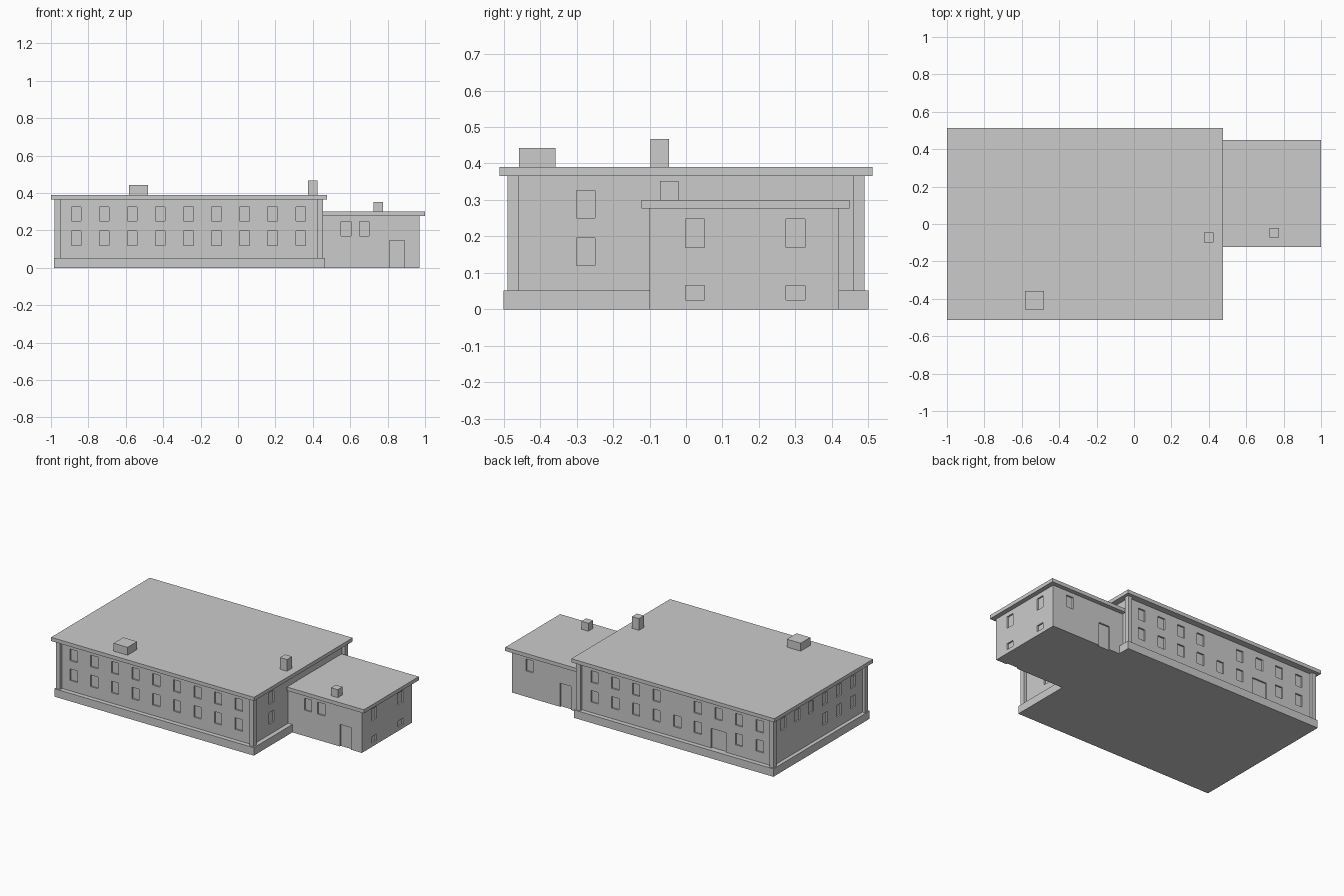
import bpy, bmesh

if "Cube" in bpy.data.objects:
    bpy.data.objects.remove(bpy.data.objects["Cube"])


def fill_box(bm, x, y, z):
    """Add one box to a bmesh from (min, max) ranges."""
    verts = bmesh.ops.create_cube(bm, size=1)["verts"]
    for v in verts:
        v.co = [lo + (c + 0.5) * (hi - lo) for c, (lo, hi) in zip(v.co, (x, y, z))]


def make(name, boxes):
    bm = bmesh.new()
    for b in boxes:
        fill_box(bm, *b)
    mesh = bpy.data.meshes.new(name)
    bm.to_mesh(mesh)
    bm.free()
    ob = bpy.data.objects.new(name, mesh)
    bpy.context.collection.objects.link(ob)
    return ob


def recess(target, boxes):
    """Cut shallow openings into a wall block."""
    cutter = make(target.name + "_cutter", boxes)
    cutter.hide_render = True
    mod = target.modifiers.new("openings", 'BOOLEAN')
    mod.operation = 'DIFFERENCE'
    mod.solver = 'EXACT'
    mod.object = cutter
    bpy.context.view_layer.objects.active = target
    bpy.ops.object.modifier_apply(modifier=mod.name)
    bpy.data.objects.remove(cutter)


D = 0.01                                   # window recess depth


def around(c, half):
    return (c - half, c + half)


# main building: plinth, recessed walls, corner pilasters, roof slab
X0, X1, Y = -0.98, 0.455, 0.49
IN = 0.02
WX0, WX1, WY = X0 + IN, X1 - IN, Y - IN
make("plinth", [((-0.985, 0.465), (-0.5, 0.5), (0, 0.052))])
walls = make("main_walls", [((WX0, WX1), (-WY, WY), (0.03, 0.37))])
pw = 0.03
make("corner_pilasters", [(px, py, (0.045, 0.37))
                          for px in ((X0, X0 + pw), (X1 - pw, X1))
                          for py in ((-Y, -Y + pw), (Y - pw, Y))])
make("main_roof", [((-1.0, 0.475), (-0.512, 0.512), (0.366, 0.39))])

# main openings: two rows on each side
LOW, HIGH = (0.12, 0.196), (0.25, 0.326)
cuts = []
for i in range(9):
    x = around(-0.865 + 0.15 * i, 0.026)
    for z in (LOW, HIGH):
        cuts.append((x, around(-WY, D), z))
        if (i, z) not in ((4, HIGH), (2, LOW)):
            cuts.append((x, around(WY, D), z))
cuts.append((around(-0.565, 0.053), around(WY, D), (0.04, 0.18)))   # back door
for i in range(6):
    y = around(0.36 - 0.144 * i, 0.026)
    cuts.append((around(WX0, D), y, HIGH))
    if i > 2:
        cuts.append((around(WX0, D), y, LOW))
for z in (LOW, HIGH):
    cuts.append((around(WX1, D), around(-0.275, 0.026), z))
recess(walls, cuts)

# side wing
AX, AY0, AY1 = 0.97, -0.1, 0.42
wing = make("wing_walls", [((0.42, AX), (AY0, AY1), (0, 0.28))])
make("wing_roof", [((0.44, 1.0), (-0.122, 0.448), (0.276, 0.30))])
UP, CELLAR = (0.17, 0.248), (0.026, 0.066)
cuts = [(around(AX, D), around(y, 0.026), z) for y in (0.025, 0.3) for z in (UP, CELLAR)]
cuts += [(around(x, 0.026), around(AY0, D), UP) for x in (0.578, 0.675)]
cuts += [(around(0.843, 0.026), around(AY1, D), UP),
         ((0.81, 0.89), around(AY0, D), (-0.02, 0.145)),            # front door
         ((0.54, 0.62), around(AY1, D), (-0.02, 0.155))]            # rear door
recess(wing, cuts)

# roof boxes and chimneys
make("roof_hatch", [((-0.583, -0.482), (-0.458, -0.358), (0.385, 0.442))])
make("main_chimney", [((0.374, 0.425), (-0.098, -0.046), (0.385, 0.467))])
make("wing_chimney", [((0.724, 0.775), (-0.071, -0.021), (0.295, 0.352))])
